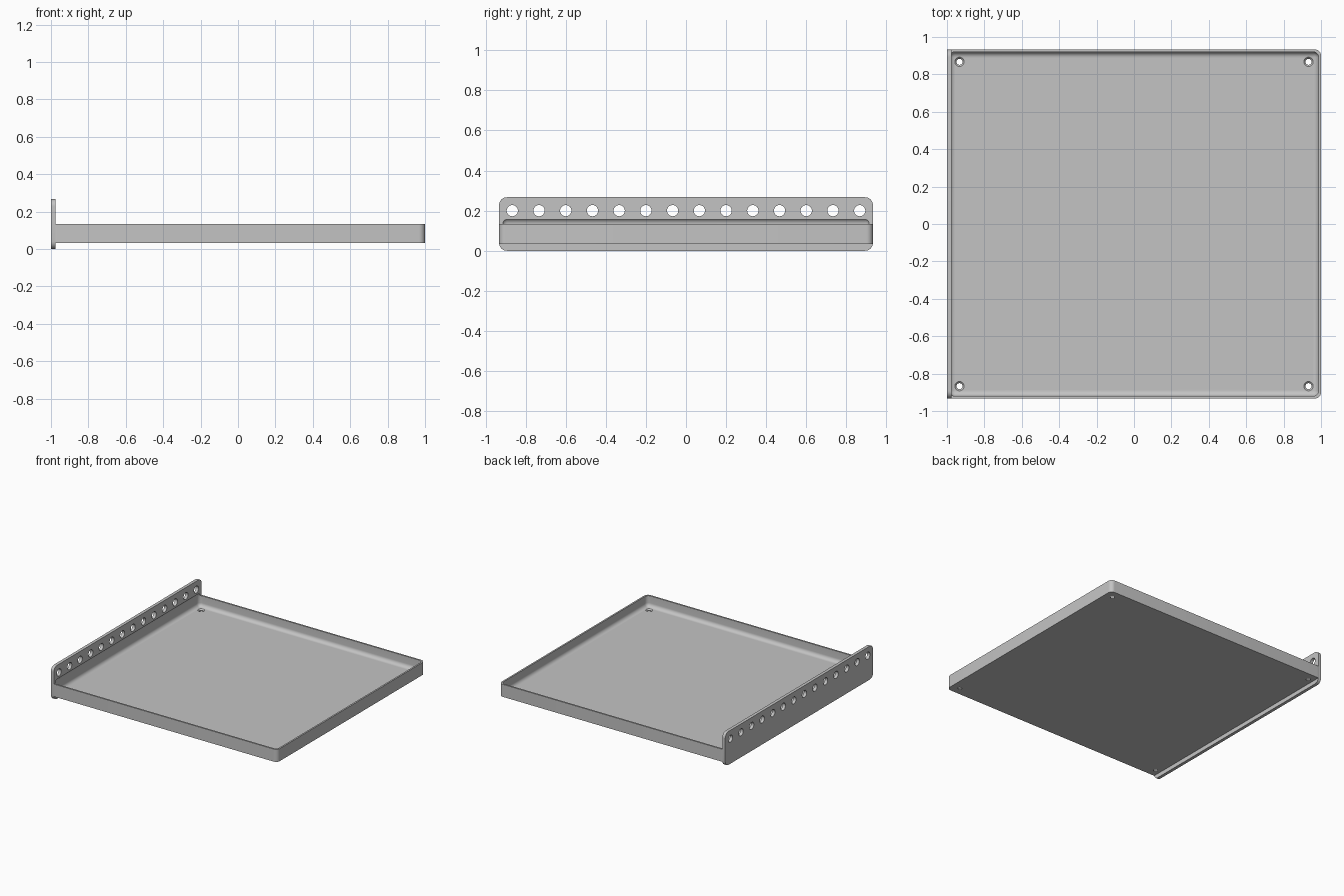
import bpy, bmesh, math
from mathutils import Matrix, Vector

cube = bpy.data.objects.get("Cube")
if cube:
    bpy.data.objects.remove(cube, do_unlink=True)

grey = bpy.data.materials.new("light grey")
grey.use_nodes = True
colour = (0.55, 0.55, 0.55, 1)
grey.diffuse_color = colour
grey.node_tree.nodes["Principled BSDF"].inputs["Base Color"].default_value = colour


def finish(name, bm):
    mesh = bpy.data.meshes.new(name)
    bmesh.ops.recalc_face_normals(bm, faces=bm.faces)
    bm.to_mesh(mesh)
    bm.free()
    mesh.materials.append(grey)
    obj = bpy.data.objects.new(name, mesh)
    bpy.context.collection.objects.link(obj)
    return obj


def rounded_box(name, low, high, radius, axis=None):
    """Box with the edges along one axis rounded, or every edge if axis is None."""
    low, high = Vector(low), Vector(high)
    bm = bmesh.new()
    bmesh.ops.create_cube(bm, size=1)
    for v in bm.verts:
        v.co = Vector([(low[i] + high[i]) / 2 + v.co[i] * (high[i] - low[i]) for i in range(3)])
    edges = [e for e in bm.edges
             if axis is None or abs(e.verts[0].co[axis] - e.verts[1].co[axis]) > 0.001]
    bmesh.ops.bevel(bm, geom=edges, offset=radius, segments=8, profile=0.5, affect='EDGES')
    return finish(name, bm)


def add_cone(bm, r1, r2, depth, matrix):
    bmesh.ops.create_cone(bm, cap_ends=True, segments=32, radius1=r1, radius2=r2,
                          depth=depth, matrix=matrix)


def combine(target, tool, operation):
    mod = target.modifiers.new(operation, 'BOOLEAN')
    mod.operation, mod.object, mod.solver = operation, tool, 'EXACT'
    bpy.context.view_layer.update()
    evaluated = target.evaluated_get(bpy.context.evaluated_depsgraph_get())
    mesh = bpy.data.meshes.new_from_object(evaluated)
    target.modifiers.clear()
    target.data = mesh
    bpy.data.objects.remove(tool, do_unlink=True)


# Shallow tray joined to the upright mounting plate
tray = rounded_box("tray_with_mounting_plate", (-0.9995, -0.933, 0.033), (1, 0.933, 0.133), 0.033, 2)
plate = rounded_box("mounting_plate", (-1, -0.933, 0), (-0.975, 0.933, 0.267), 0.04, 0)
combine(tray, plate, 'UNION')

# Filleted hollow, slightly recessed into the plate
hollow = rounded_box("hollow_cutter", (-0.987, -0.92, 0.047), (0.987, 0.92, 0.163), 0.03)
combine(tray, hollow, 'DIFFERENCE')

# Row of holes through the plate
bm = bmesh.new()
for i in range(14):
    y = (i - 6.5) * 0.1333
    add_cone(bm, 0.028, 0.028, 0.1,
             Matrix.Translation((-0.9875, y, 0.2)) @ Matrix.Rotation(math.pi / 2, 4, 'Y'))
combine(tray, finish("plate_hole_cutter", bm), 'DIFFERENCE')

# Countersunk screw holes in the floor corners
corners = [(x, y) for x in (-0.933, 0.933) for y in (-0.867, 0.867)]
for lower, upper, z, depth in ((0.016, 0.016, 0.04, 0.06), (0.014, 0.03, 0.044, 0.016)):
    bm = bmesh.new()
    for x, y in corners:
        add_cone(bm, lower, upper, depth, Matrix.Translation((x, y, z)))
    combine(tray, finish("screw_hole_cutter", bm), 'DIFFERENCE')

# Smooth fillets, crisp edges
bpy.ops.object.select_all(action='DESELECT')
tray.select_set(True)
bpy.context.view_layer.objects.active = tray
bpy.ops.object.shade_smooth_by_angle(angle=math.radians(30))
